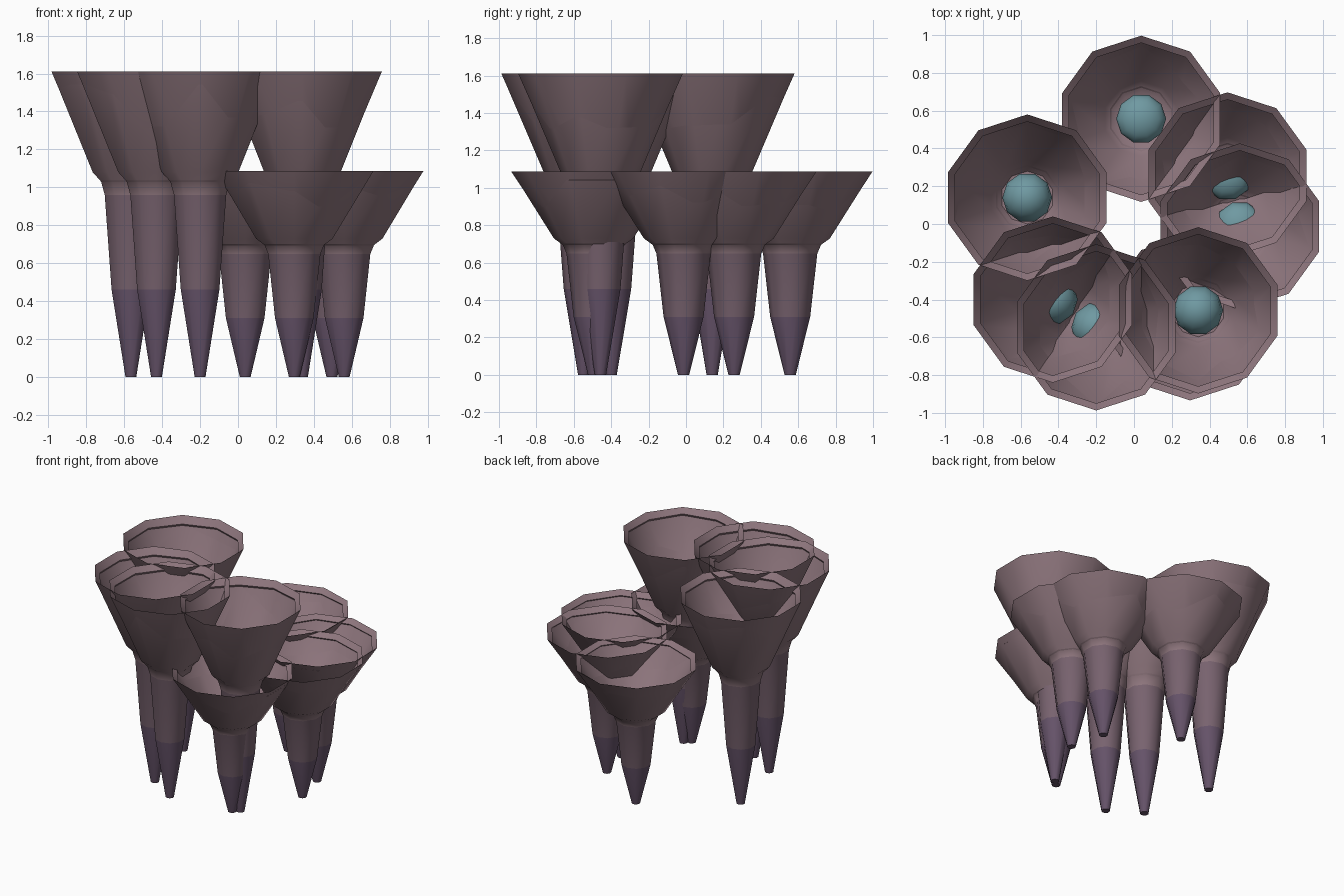
import bpy, bmesh, math, random

if "Cube" in bpy.data.objects:
    bpy.data.objects.remove(bpy.data.objects["Cube"], do_unlink=True)

random.seed(4)
SIDES = 10
SHORT = 0.675  # height of the short trumpets relative to the tall ones


def material(name, rgb):
    mat = bpy.data.materials.new(name)
    mat.use_nodes = True
    colour = (*rgb, 1.0)
    mat.diffuse_color = colour
    bsdf = next(n for n in mat.node_tree.nodes if n.type == 'BSDF_PRINCIPLED')
    bsdf.inputs["Base Color"].default_value = colour
    bsdf.inputs["Roughness"].default_value = 0.8
    return mat


STEM = material("stem_purple", (0.13, 0.085, 0.14))
NECK = material("neck_plum", (0.19, 0.125, 0.16))
CUP = material("cup_rose", (0.27, 0.18, 0.205))
BEAD = material("bead_teal", (0.16, 0.32, 0.36))

# (radius, height, material of the band above): up the outside, over the rim, down inside
PROFILE = [
    (0.03, 0.0, 0), (0.107, 0.46, 1), (0.145, 0.96, 2), (0.165, 1.03, 2),
    (0.212, 1.08, 2), (0.41, 1.55, 2), (0.402, 1.565, 2), (0.44, 1.61, 2),
    (0.2, 1.07, 2), (0.14, 1.0, 2),
]
RIDGE = (5, 6)  # rings of the uneven ridge under the rim


def finish(obj, angle):
    bpy.ops.object.select_all(action='DESELECT')
    obj.select_set(True)
    bpy.context.view_layer.objects.active = obj
    bpy.ops.object.shade_smooth_by_angle(angle=math.radians(angle))


def trumpet(name, x, y, stretch):
    """Ten-sided hollow trumpet with a tapering stem."""
    bm = bmesh.new()
    wobble = [random.uniform(-0.01, 0.012) for _ in range(SIDES)]
    rings = []
    for i, (r, z, _) in enumerate(PROFILE):
        ring = []
        for k in range(SIDES):
            a = math.pi / 2 + math.tau * k / SIDES
            h = z + (wobble[k] if i in RIDGE else 0)
            ring.append(bm.verts.new((r * math.cos(a), r * math.sin(a), h * stretch)))
        rings.append(ring)
    for i, (low, high) in enumerate(zip(rings, rings[1:])):
        for k in range(SIDES):
            n = (k + 1) % SIDES
            face = bm.faces.new((low[k], low[n], high[n], high[k]))
            face.material_index = PROFILE[i][2]
    bm.faces.new(rings[0][::-1])
    bm.faces.new(rings[-1]).material_index = 2
    bmesh.ops.recalc_face_normals(bm, faces=bm.faces[:])
    mesh = bpy.data.meshes.new(name)
    bm.to_mesh(mesh)
    bm.free()
    for mat in (STEM, NECK, CUP):
        mesh.materials.append(mat)
    obj = bpy.data.objects.new(name, mesh)
    obj.location = (x, y, 0)
    bpy.context.collection.objects.link(obj)
    finish(obj, 40)


def bead(name, x, y, stretch):
    """Small round bead resting in the throat of a trumpet."""
    bpy.ops.mesh.primitive_uv_sphere_add(
        segments=SIDES, ring_count=8, radius=0.132,
        location=(x, y, 1.1 * stretch), rotation=(0, 0, math.pi / 2))
    obj = bpy.context.object
    obj.name = name
    obj.scale.z = stretch
    obj.data.materials.append(BEAD)
    finish(obj, 50)


# Ring of trumpets: name, position, height factor
CLUSTER = [
    ("tall_right", -0.565, 0.14, 1), ("tall_front_right", -0.43, -0.40, 1),
    ("tall_front", -0.20, -0.547, 1), ("tall_front_left", 0.34, -0.457, 1),
    ("short_front_left", 0.297, -0.494, SHORT), ("short_left", 0.56, -0.013, SHORT),
    ("short_back_left", 0.495, 0.257, SHORT), ("short_back", 0.038, 0.557, SHORT),
]
for label, x, y, stretch in CLUSTER:
    trumpet(label + "_trumpet", x, y, stretch)
    bead(label + "_bead", x, y, stretch)
